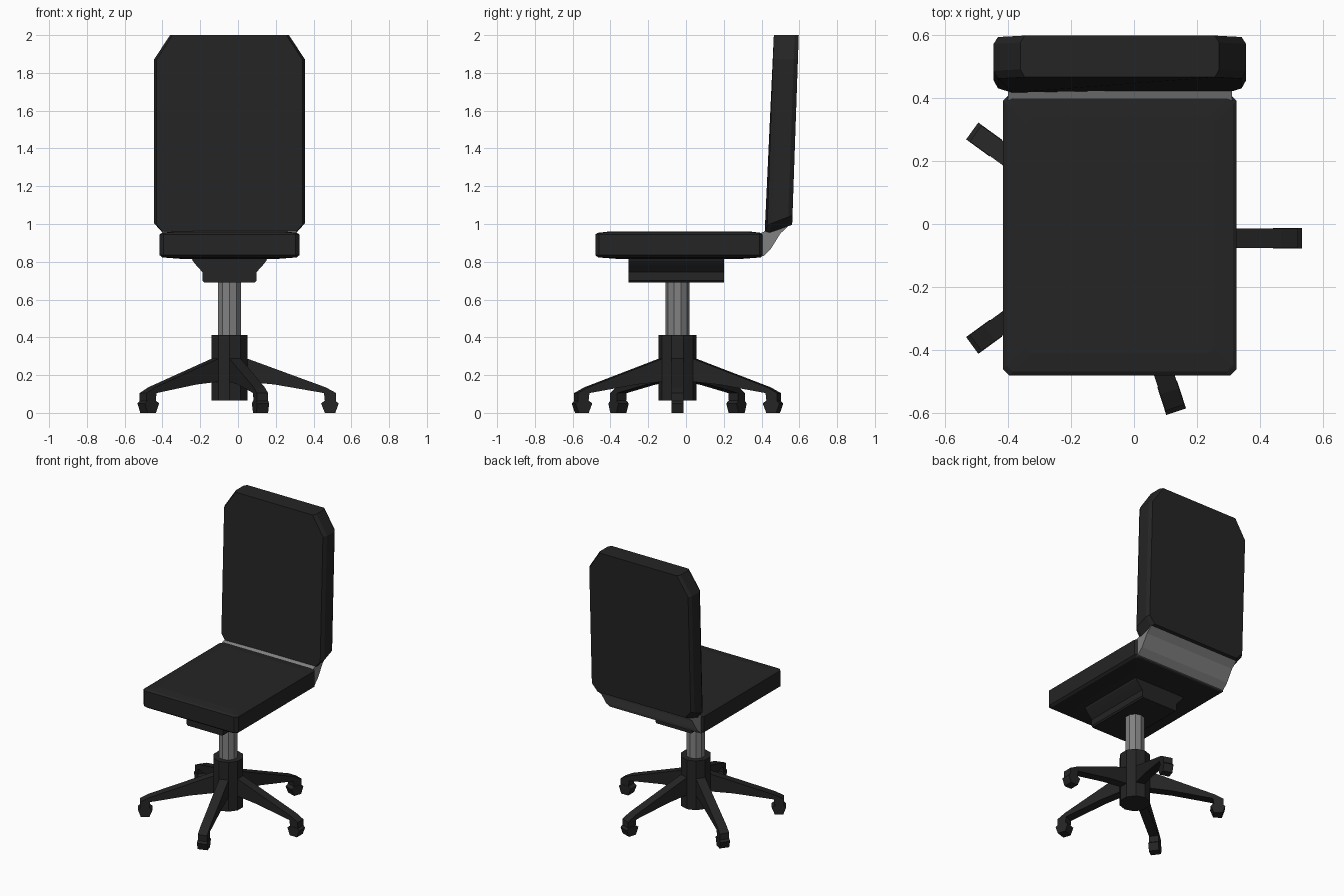
import bpy, bmesh, math
from mathutils import Matrix

if "Cube" in bpy.data.objects:
    bpy.data.objects.remove(bpy.data.objects["Cube"])

CX, CY = -0.045, -0.045   # axis of the swivel column


def material(name, v):
    m = bpy.data.materials.new(name)
    m.diffuse_color = (v, v, v, 1)
    m.use_nodes = True
    m.node_tree.nodes["Principled BSDF"].inputs["Base Color"].default_value = m.diffuse_color
    return m


BLACK = material("black", 0.018)
STEEL = material("steel", 0.22)


def loft(name, rings, mat):
    """Skin a stack of equal-length point rings and cap both ends."""
    bm = bmesh.new()
    loops = [[bm.verts.new(p) for p in r] for r in rings]
    n = len(rings[0])
    for a, b in zip(loops, loops[1:]):
        for i in range(n):
            j = (i + 1) % n
            bm.faces.new((a[i], a[j], b[j], b[i]))
    bm.faces.new(loops[0])
    bm.faces.new(loops[-1])
    bmesh.ops.recalc_face_normals(bm, faces=bm.faces)
    me = bpy.data.meshes.new(name)
    bm.to_mesh(me)
    bm.free()
    me.materials.append(mat)
    ob = bpy.data.objects.new(name, me)
    bpy.context.collection.objects.link(ob)
    return ob


def decagon(name, r, z0, z1, mat):
    def ring(z):
        return [(CX + r * math.cos(a), CY + r * math.sin(a), z)
                for a in (math.radians(18 + 36 * k) for k in range(10))]
    return loft(name, [ring(z0), ring(z1)], mat)


# Seat cushion: chamfered rectangle with slightly crowned top and bottom
def seat_ring(inset, z, c=0.02):
    w, d = 0.37 - inset, 0.445 - inset
    pts = [(w, d - c), (w - c, d), (c - w, d), (-w, d - c),
           (-w, c - d), (c - w, -d), (w - c, -d), (w, c - d)]
    return [(CX + x, -0.035 + y, z) for x, y in pts]


loft("seat", [seat_ring(0.12, 0.815), seat_ring(0.015, 0.823), seat_ring(0, 0.835),
              seat_ring(0, 0.945), seat_ring(0.012, 0.953), seat_ring(0.07, 0.96)], BLACK)


# Backrest: clipped outline lofted front to back, leaning backwards
def back_ring(depth, inset):
    w = 0.40 - inset
    low = 0.945 + 0.05 * depth / 0.13
    half = [(0.355 - inset, low), (w, low + 0.05), (w, 1.87), (0.315 - inset, 2.0)]
    pts = half + [(-x, z) for x, z in reversed(half)]
    out = []
    for x, z in pts:
        y = 0.43 + depth + (z - 1) * 0.035
        if z == low:
            y -= 0.012 * (1 - depth / 0.13)
        out.append((CX + x, y, z))
    return out


loft("backrest", [back_ring(0, 0.014), back_ring(0.025, 0),
                  back_ring(0.11, 0), back_ring(0.132, 0.014)], BLACK)

# Bracket joining seat and backrest
bracket = [(0.39, 0.95), (0.39, 0.828), (0.41, 0.83), (0.45, 0.87),
           (0.50, 0.95), (0.545, 0.992), (0.44, 0.97)]
loft("back_bracket", [[(CX + s * 0.355, y, z) for y, z in bracket] for s in (-1, 1)], STEEL)

# Tilt mechanism under the seat
half = [(0.20, 0.82), (0.195, 0.805), (0.175, 0.78), (0.143, 0.745), (0.143, 0.70), (0.135, 0.69)]
profile = half + [(-x, z) for x, z in reversed(half)]
loft("tilt_mechanism", [[(CX + x, y, z) for x, z in profile] for y in (-0.305, 0.20)], BLACK)

# Gas column and hub
decagon("column", 0.063, 0.38, 0.70, STEEL)
decagon("hub", 0.10, 0.065, 0.412, BLACK)

# Five legs with casters, drawn as (radius, height) profiles
leg = [(0.06, 0.30), (0.095, 0.287), (0.51, 0.135), (0.565, 0.105), (0.565, 0.062),
       (0.505, 0.062), (0.50, 0.105), (0.24, 0.15), (0.095, 0.125), (0.06, 0.125)]
leg[8:] = [(0.095, 0.165), (0.06, 0.165)]
caster = [(0.505, 0.0), (0.56, 0.0), (0.578, 0.05), (0.560, 0.065), (0.505, 0.065), (0.485, 0.05)]
for k in range(5):
    turn = Matrix.Translation((CX, CY, 0)) @ Matrix.Rotation(math.radians(72 * k), 4, 'Z')
    for name, prof, hw in (("leg", leg, 0.031), ("caster", caster, 0.033)):
        ob = loft(f"{name}_{k + 1}", [[(r, s * hw, z) for r, z in prof] for s in (-1, 1)], BLACK)
        ob.data.transform(turn)
